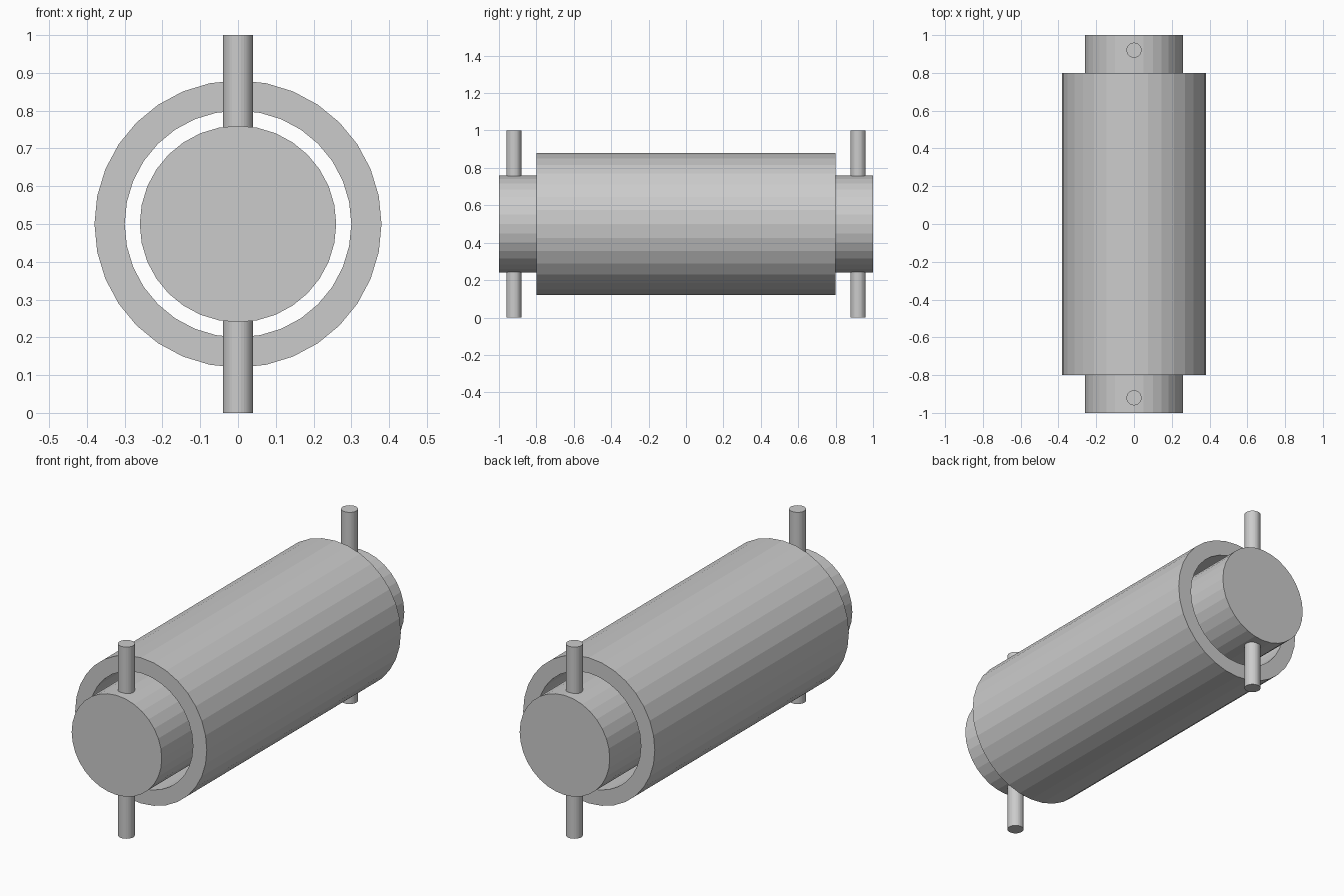
import bpy, bmesh
from math import radians
from mathutils import Matrix

if "Cube" in bpy.data.objects:
    bpy.data.objects.remove(bpy.data.objects["Cube"])

SIDES = 32
AXIS_Z = 0.5


def cylinder(name, radius, length, location, along_y=False):
    bpy.ops.mesh.primitive_cylinder_add(
        vertices=SIDES, radius=radius, depth=length, location=location,
        rotation=(radians(90) if along_y else 0, 0, 0))
    obj = bpy.context.object
    obj.name = name
    return obj


def tube(name, outer, inner, length, location):
    # Rings: outer bottom, outer top, inner top, inner bottom
    bm = bmesh.new()
    rings = []
    for r, z in ((outer, -1), (outer, 1), (inner, 1), (inner, -1)):
        circle = bmesh.ops.create_circle(
            bm, segments=SIDES, radius=r,
            matrix=Matrix.Translation((0, 0, z * length / 2)))
        rings.append(circle["verts"])
    for k in range(4):
        a, b = rings[k], rings[(k + 1) % 4]
        for i in range(SIDES):
            j = (i + 1) % SIDES
            bm.faces.new((a[i], a[j], b[j], b[i]))
    bmesh.ops.recalc_face_normals(bm, faces=bm.faces)
    mesh = bpy.data.meshes.new(name)
    bm.to_mesh(mesh)
    bm.free()
    obj = bpy.data.objects.new(name, mesh)
    obj.location = location
    obj.rotation_euler.x = radians(90)
    bpy.context.collection.objects.link(obj)
    return obj


# Solid inner shaft
cylinder("shaft", 0.26, 2.0, (0, 0, AXIS_Z), along_y=True)

# Hollow outer sleeve around the shaft
tube("sleeve", 0.38, 0.30, 1.6, (0, 0, AXIS_Z))

# Vertical retaining pins through each shaft end
for label, y in (("front", -0.92), ("back", 0.92)):
    cylinder(label + "_pin", 0.04, 1.0, (0, y, AXIS_Z))
